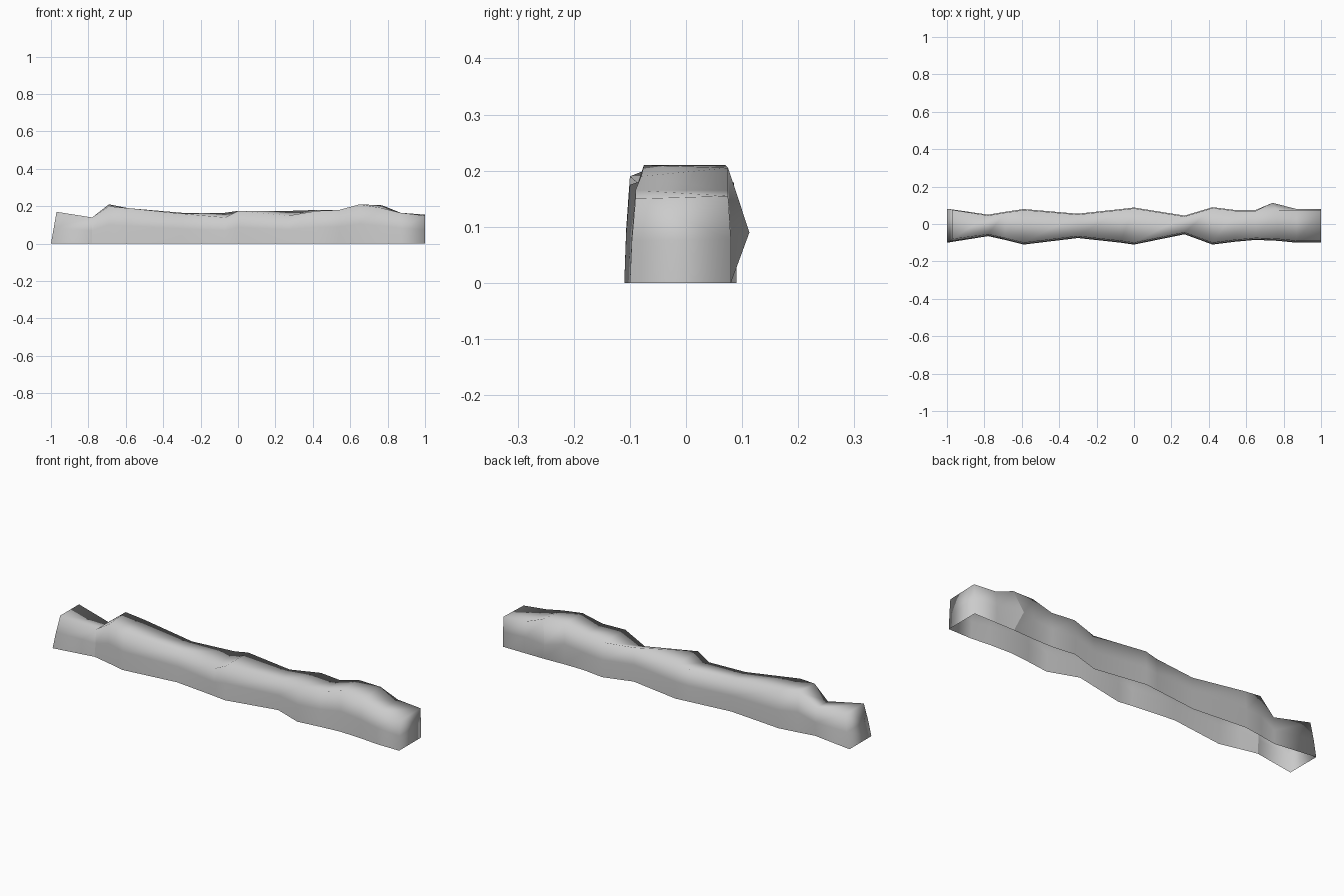
import bpy
import bmesh

# Remove the default object only
default_cube = bpy.data.objects.get("Cube")
if default_cube:
    bpy.data.objects.remove(default_cube, do_unlink=True)

# Single stone colour
stone = bpy.data.materials.new("grey stone")
stone.use_nodes = True
stone_colour = (0.6, 0.6, 0.6, 1)
stone.diffuse_color = stone_colour
stone.node_tree.nodes["Principled BSDF"].inputs["Base Color"].default_value = stone_colour

# Stations along the bank: x, front y, back y, front top z, back top z
stations = [
    (-1, -.1, .08, .17, .17),
    (-.78, -.065, .05, .14, .14),
    (-.69, -.085, .065, .2, .21),
    (-.59, -.11, .08, .19, .19),
    (-.3, -.075, .055, .16, .165),
    (-.07, -.1, .08, .14, .165),
    (0, -.11, .088, .175, .175),
    (.27, -.055, .045, .15, .175),
    (.42, -.11, .09, .175, .18),
    (.54, -.095, .075, .18, .18),
    (.65, -.085, .075, .21, .21),
    (.77, -.09, .08, .19, .205),
    (.87, -.1, .08, .165, .165),
    (1, -.1, .08, .15, .155),
]
TOP_INSET = .01     # how far the top edges sit inside the foot
END_LEAN = .03      # backward lean of the first end


def section(bm, x, front, back, front_z, back_z):
    """Open cross-section from the front foot, over the top, to the back foot."""
    first = x == stations[0][0]
    lean = END_LEAN if first else 0
    inset = 2 * TOP_INSET if first else TOP_INSET
    points = [
        (x, front, 0),
        (x + lean / 2, front + inset / 3, front_z / 2),
        (x + lean, front + inset, front_z),
        (x + lean, back - TOP_INSET / 2, back_z),
        (x + lean / 2, back, back_z / 2),
        (x, back, 0),
    ]
    return [bm.verts.new(p) for p in points]


# Loft the skin through all sections, leaving the underside open
bm = bmesh.new()
rings = [section(bm, *s) for s in stations]
for near, far in zip(rings, rings[1:]):
    for i in range(len(near) - 1):
        bm.faces.new((near[i], far[i], far[i + 1], near[i + 1]))

# Close both ends with stacked quads
for ring, flip in ((rings[0], False), (rings[-1], True)):
    for i in range(2):
        quad = [ring[i], ring[i + 1], ring[-2 - i], ring[-1 - i]]
        bm.faces.new(quad[::-1] if flip else quad)

# Pointed bulge on the back wall
bulge = rings[-3][4]
bulge.co.x, bulge.co.y, bulge.co.z = .74, .113, .09

for face in bm.faces:
    face.smooth = True

# Vertical breaks in the front and back walls
for ring, columns in ((rings[1], (0, 1)), (rings[-3], (3, 4))):
    for i in columns:
        edge = bm.edges.get((ring[i], ring[i + 1]))
        edge.smooth = False

bm.normal_update()
mesh = bpy.data.meshes.new("stone_bank")
bm.to_mesh(mesh)
bm.free()
mesh.materials.append(stone)
bank = bpy.data.objects.new("stone_bank", mesh)
bpy.context.collection.objects.link(bank)
